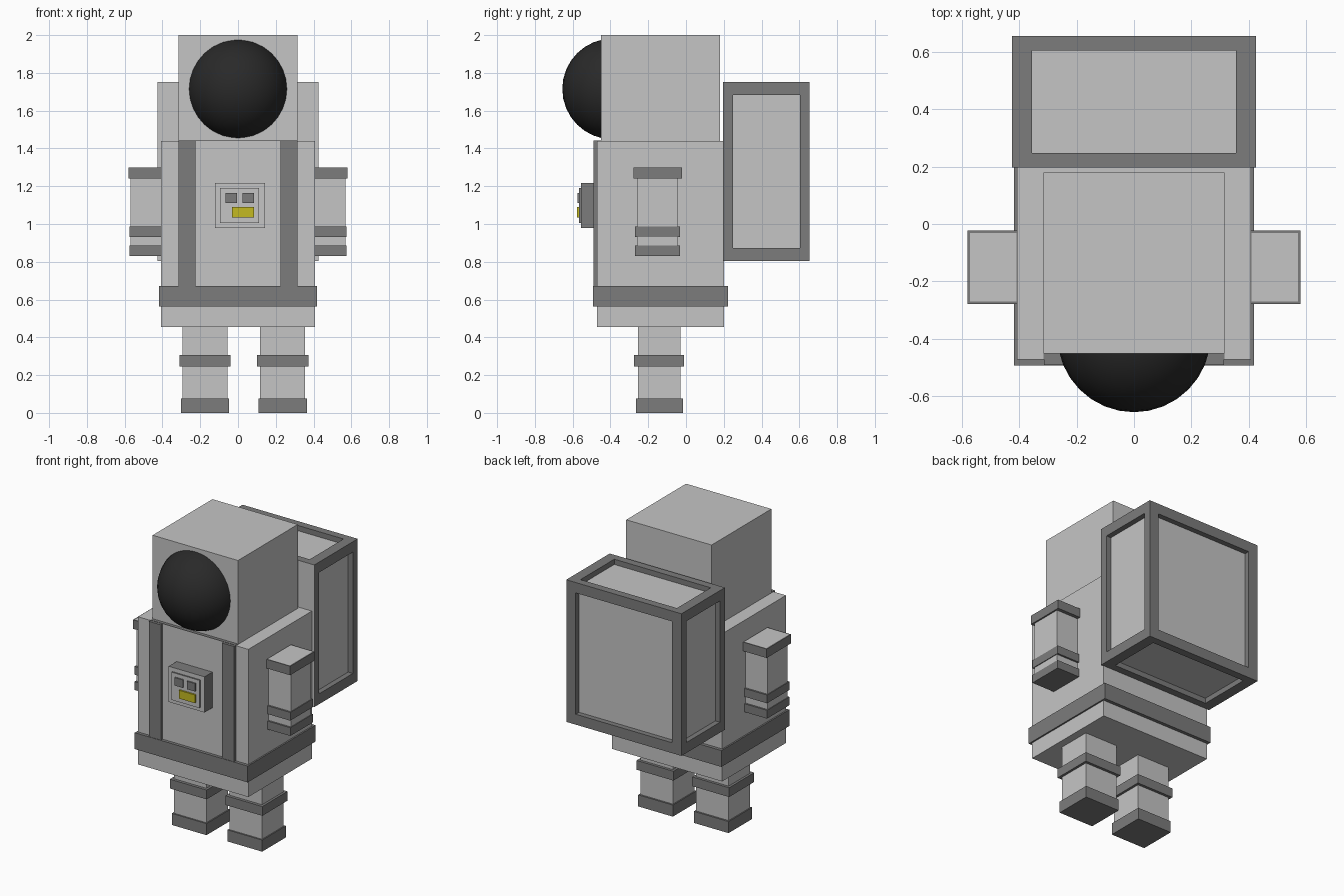
import bpy, bmesh
from mathutils import Matrix, Vector

if "Cube" in bpy.data.objects:
    bpy.data.objects.remove(bpy.data.objects["Cube"])


def material(name, r, g, b):
    m = bpy.data.materials.new(name)
    m.diffuse_color = (r, g, b, 1)
    m.use_nodes = True
    m.node_tree.nodes["Principled BSDF"].inputs["Base Color"].default_value = m.diffuse_color
    return m


LIGHT = material("light grey", 0.56, 0.56, 0.56)
DARK = material("dark grey", 0.2, 0.2, 0.2)
BLACK = material("black glass", 0.022, 0.022, 0.022)
YELLOW = material("yellow", 0.55, 0.49, 0.015)


def finish(name, bm, *mats):
    mesh = bpy.data.meshes.new(name)
    bm.to_mesh(mesh)
    bm.free()
    for m in mats:
        mesh.materials.append(m)
    ob = bpy.data.objects.new(name, mesh)
    bpy.context.collection.objects.link(ob)
    return ob


def cube(x, y, z):
    """bmesh box from three (min, max) ranges"""
    bm = bmesh.new()
    size = Vector((x[1] - x[0], y[1] - y[0], z[1] - z[0]))
    mid = Vector((x[0] + x[1], y[0] + y[1], z[0] + z[1])) / 2
    bmesh.ops.create_cube(bm, size=1)
    bmesh.ops.scale(bm, vec=size, verts=bm.verts)
    bmesh.ops.translate(bm, vec=mid, verts=bm.verts)
    bm.normal_update()
    return bm


def box(name, x, y, z, mat):
    return finish(name, cube(x, y, z), mat)


def front_lit_box(name, x, y, z):
    """dark box with a light front face"""
    bm = cube(x, y, z)
    for f in bm.faces:
        f.material_index = 1 if f.normal.y < -0.5 else 0
    return finish(name, bm, DARK, LIGHT)


# Head and round visor
box("head", (-0.315, 0.315), (-0.45, 0.18), (1.44, 2.0), LIGHT)
bm = bmesh.new()
bmesh.ops.create_uvsphere(bm, u_segments=32, v_segments=16, radius=0.267,
                          matrix=Matrix.Translation((0, -0.388, 1.715)))
for f in bm.faces:
    f.smooth = True
finish("visor", bm, BLACK)

# Torso, collar, belt and straps
box("torso", (-0.407, 0.407), (-0.472, 0.2), (0.455, 1.44), LIGHT)
box("collar", (-0.315, 0.315), (-0.472, -0.44), (1.437, 1.443), DARK)
box("belt", (-0.417, 0.417), (-0.493, 0.222), (0.563, 0.672), DARK)
for side, s in (("left", -1), ("right", 1)):
    xs = sorted((s * 0.226, s * 0.314))
    box(side + "_strap", xs, (-0.49, -0.46), (0.66, 1.441), DARK)

# Chest control unit
front_lit_box("control_box", (-0.122, 0.142), (-0.556, -0.47), (0.98, 1.218))
front_lit_box("control_panel", (-0.095, 0.112), (-0.566, -0.55), (1.005, 1.19))
for i, x in enumerate((-0.065, 0.025)):
    box(f"button_{i}", (x, x + 0.06), (-0.575, -0.56), (1.112, 1.165), DARK)
box("yellow_button", (-0.033, 0.086), (-0.577, -0.56), (1.035, 1.09), YELLOW)

# Arms with a rimmed shoulder band and two cuffs
for side, s in (("left", -1), ("right", 1)):
    def span(outer):
        return sorted((s * 0.4, s * outer))
    box(side + "_arm", span(0.57), (-0.258, -0.045), (0.84, 1.295), LIGHT)
    bm = cube(span(0.58), (-0.279, -0.022), (1.24, 1.30))
    top = [f for f in bm.faces if f.normal.z > 0.5]
    bmesh.ops.inset_individual(bm, faces=top, thickness=0.013)
    top[0].material_index = 1
    finish(side + "_shoulder_band", bm, DARK, LIGHT)
    for n, z in (("wrist_band", 0.932), ("cuff", 0.83)):
        box(f"{side}_{n}", span(0.575), (-0.27, -0.033), (z, z + 0.055), DARK)

# Legs with knee bands and boots
for side, c in (("left", -0.175), ("right", 0.236)):
    box(side + "_leg", (c - 0.12, c + 0.12), (-0.255, -0.028), (0.03, 0.46), LIGHT)
    box(side + "_knee_band", (c - 0.136, c + 0.136), (-0.275, -0.01), (0.245, 0.307), DARK)
    box(side + "_boot", (c - 0.128, c + 0.128), (-0.265, -0.016), (0, 0.077), DARK)

# Backpack: dark frame with recessed light panels, plain light front
STRETCH = 1.36
bm = cube((-0.425, 0.425), (0.197 * STRETCH, 0.655 * STRETCH), (0.804, 1.752))
panels = []
for f in bm.faces:
    if f.normal.y < -0.5:
        f.material_index = 1
    else:
        panels.append(f)
bmesh.ops.inset_individual(bm, faces=panels, thickness=0.098)
bmesh.ops.scale(bm, vec=(1, 1 / STRETCH, 1), verts=bm.verts)
bm.normal_update()
normals = [f.normal.copy() for f in panels]
inner = bmesh.ops.extrude_discrete_faces(bm, faces=panels)["faces"]
for f, normal in zip(inner, normals):
    f.material_index = 1
    bmesh.ops.translate(bm, vec=normal * -0.035, verts=f.verts[:])
bm.normal_update()
finish("backpack", bm, DARK, LIGHT)
